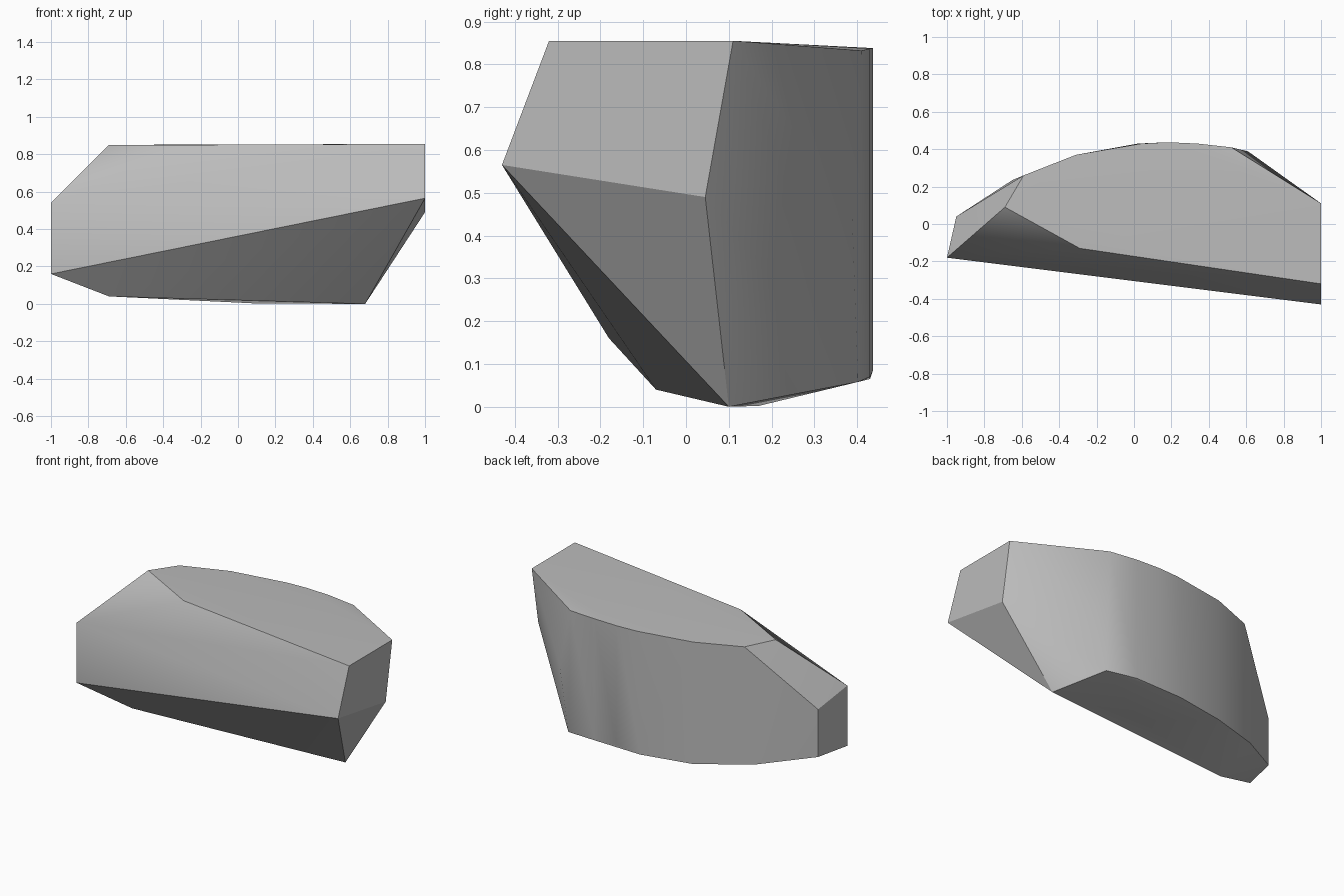
import bpy
import bmesh
import math

cube = bpy.data.objects.get("Cube")
if cube:
    bpy.data.objects.remove(cube, do_unlink=True)

# Grey stone material
stone = bpy.data.materials.new("stone grey")
stone.use_nodes = True
colour = (0.5, 0.5, 0.5, 1.0)
stone.diffuse_color = colour
stone.node_tree.nodes["Principled BSDF"].inputs["Base Color"].default_value = colour

# Flat crown: straight front edge, bowed back edge
crown = [(-.69, .09, .85), (-.29, -.13, .85), (1, -.32, .855), (1, .11, .855),
         (.52, .41, .832), (.34, .43, .837), (.18, .437, .838), (.04, .43, .838),
         (-.31, .37, .84), (-.59, .26, .843)]

# Widest outline: overhanging front ridge and the two ends
waist = [(-1, -.18, .54), (-1, -.18, .16), (1, -.43, .565), (1, .045, .49),
         (.61, .388, .45), (-.95, .04, .46), (-.95, .04, .16)]

# Underside
base = [(-.69, -.07, .04), (.68, .1, 0), (.1, .17, .002), (.54, .402, .058),
        (.34, .43, .07), (.18, .437, .085), (.02, .43, .065),
        (-.31, .37, .07), (-.65, .235, .107)]

# Boulder: faceted skin stretched over the three outlines
bm = bmesh.new()
for point in crown + waist + base:
    bm.verts.new(point)
hull = bmesh.ops.convex_hull(bm, input=bm.verts[:])
loose = [v for v in bm.verts if not v.link_faces]
bmesh.ops.delete(bm, geom=loose, context='VERTS')
bmesh.ops.recalc_face_normals(bm, faces=bm.faces[:])

mesh = bpy.data.meshes.new("boulder")
bm.to_mesh(mesh)
bm.free()
mesh.materials.append(stone)
boulder = bpy.data.objects.new("boulder", mesh)
bpy.context.collection.objects.link(boulder)

# Soft shading on the curved back, crisp ridges elsewhere
bpy.ops.object.select_all(action='DESELECT')
boulder.select_set(True)
bpy.context.view_layer.objects.active = boulder
bpy.ops.object.shade_smooth_by_angle(angle=math.radians(30))
